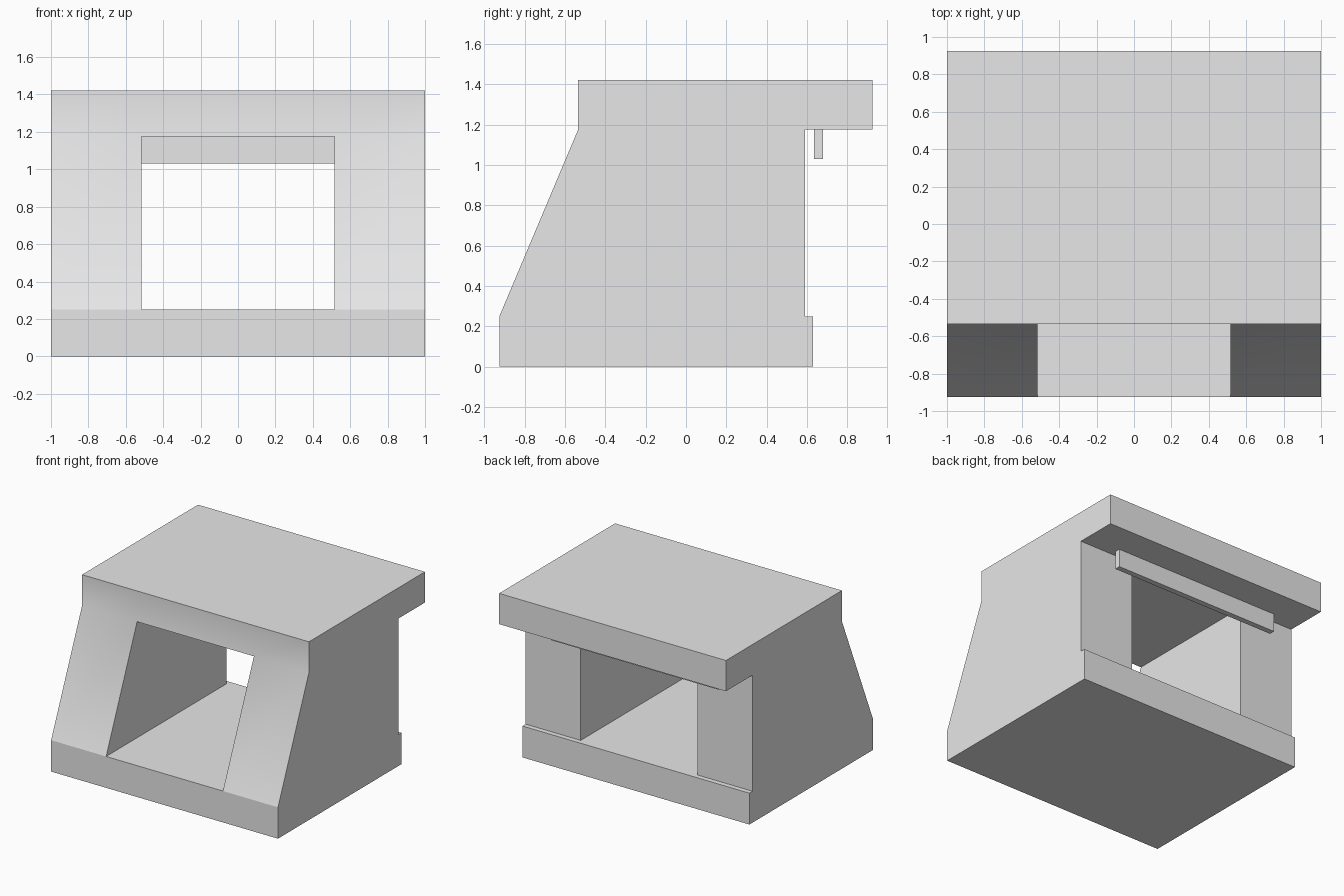
import bpy
import bmesh
import math

cube = bpy.data.objects.get("Cube")
if cube:
    bpy.data.objects.remove(cube, do_unlink=True)

grey = bpy.data.materials.new("light_grey")
grey.use_nodes = True
colour = (0.8, 0.8, 0.8, 1)
grey.diffuse_color = colour
grey.node_tree.nodes["Principled BSDF"].inputs["Base Color"].default_value = colour


def add_object(name, bm):
    bmesh.ops.recalc_face_normals(bm, faces=bm.faces)
    mesh = bpy.data.meshes.new(name)
    bm.to_mesh(mesh)
    bm.free()
    mesh.materials.append(grey)
    obj = bpy.data.objects.new(name, mesh)
    bpy.context.collection.objects.link(obj)
    return obj


def box(name, low, high):
    bm = bmesh.new()
    bmesh.ops.create_cube(bm, size=1)
    for v in bm.verts:
        for i in range(3):
            v.co[i] = low[i] if v.co[i] < 0 else high[i]
    return add_object(name, bm)


FRONT, BACK, LIP = -0.925, 0.59, 0.925
FLOOR, SOFFIT, TOP = 0.25, 1.175, 1.42
BROW = -0.535      # front face of the top slab
HALF_GAP = 0.515   # half width of the opening

# Side profile (y, z): leg bottom front, up over the slab, down to leg bottom back
profile = [(FRONT, FLOOR), (BROW, SOFFIT), (BROW, TOP), (LIP, TOP),
           (LIP, SOFFIT), (BACK, SOFFIT), (BACK, FLOOR)]
slab = [1, 2, 3, 4, 5]
leg = [0, 1, 5, 6]
whole = list(range(len(profile)))

# Two sloping legs and the overhanging slab, as one connected shell
bm = bmesh.new()
rings = [[bm.verts.new((x, y, z)) for y, z in profile]
         for x in (-1, -HALF_GAP, HALF_GAP, 1)]
for a, b, section in zip(rings, rings[1:], (whole, slab, whole)):
    for i, j in zip(section, section[1:] + section[:1]):
        bm.faces.new((a[i], a[j], b[j], b[i]))
for ring, section in zip(rings, (whole, leg, leg, whole)):
    bm.faces.new([ring[i] for i in section])
frame = add_object("legs_and_top_slab", bm)

# Base plinth and the strip hanging under the rear overhang
box("base_plinth", (-1, FRONT, 0), (1, 0.63, FLOOR))
box("rear_hanging_strip", (-0.76, 0.635, 1.03), (0.71, 0.68, SOFFIT))

# Soften only the shallow bend at the brow
bpy.ops.object.select_all(action="DESELECT")
frame.select_set(True)
bpy.context.view_layer.objects.active = frame
bpy.ops.object.shade_smooth_by_angle(angle=math.radians(30))
